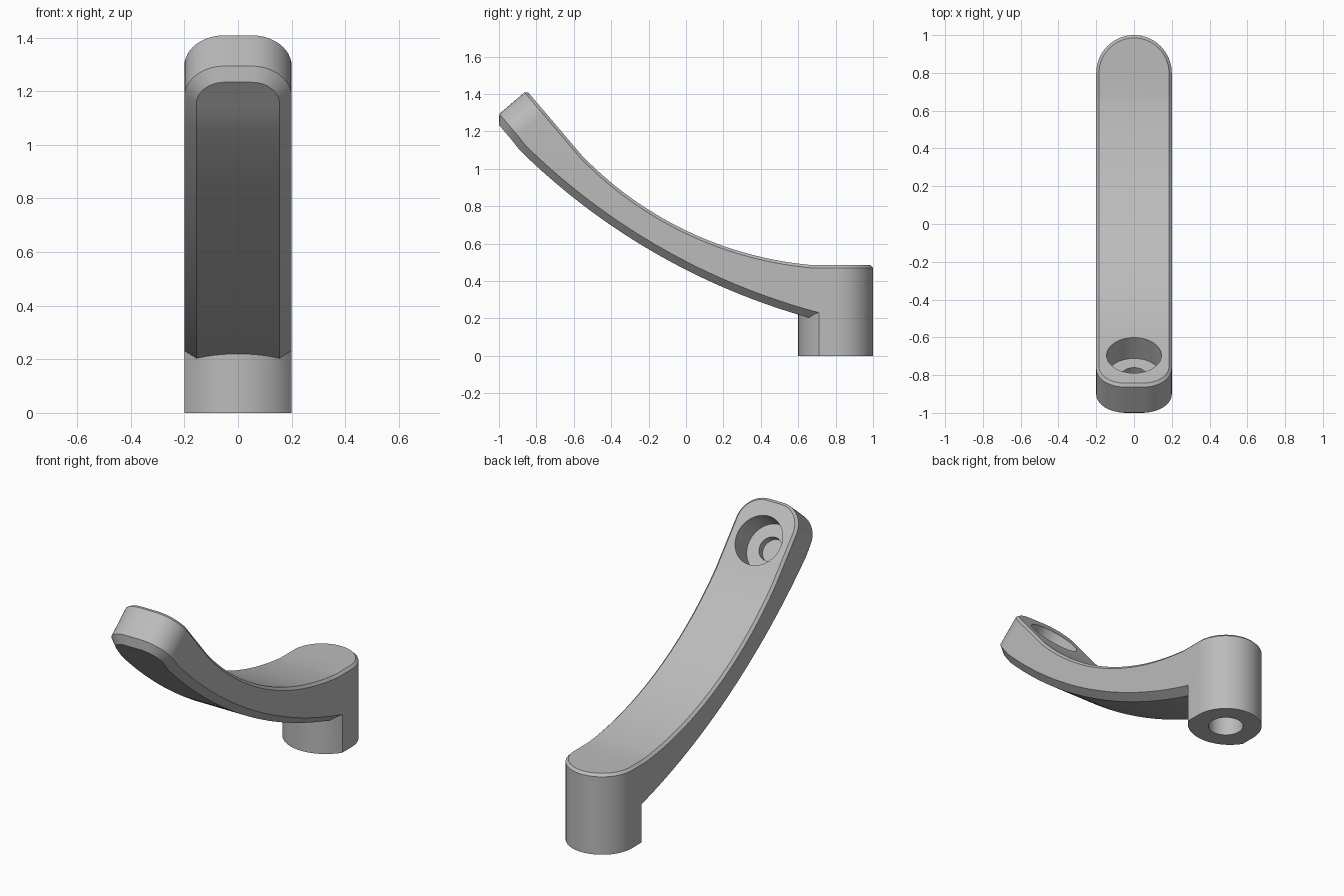
import bpy, bmesh, math
from mathutils import Vector, Matrix

if "Cube" in bpy.data.objects:
    bpy.data.objects.remove(bpy.data.objects["Cube"])

grey = bpy.data.materials.new("plain_grey")
grey.diffuse_color = (0.5, 0.5, 0.5, 1)
grey.use_nodes = True
grey.node_tree.nodes["Principled BSDF"].inputs["Base Color"].default_value = grey.diffuse_color

# Side-plane frame of the tilted tip: tangent T, normal N, top corner E (y, z)
ANG = math.radians(49.6)
T = Vector((math.cos(ANG), -math.sin(ANG)))
N = Vector((math.sin(ANG), math.cos(ANG)))
E = Vector((-0.852, 1.418))
HALF, CORNER, TOP = 0.2, 0.15, 0.485
TIP_SEG, ARC_SEG = 12, 28


def finish(name, bm):
    bmesh.ops.recalc_face_normals(bm, faces=bm.faces)
    mesh = bpy.data.meshes.new(name)
    bm.to_mesh(mesh)
    bm.free()
    ob = bpy.data.objects.new(name, mesh)
    bpy.context.collection.objects.link(ob)
    mesh.materials.append(grey)
    return ob


def arc(p, q, sag, offset):
    """Points on a concave-up arc from p to q, moved along its radius."""
    p, q = Vector(p), Vector(q)
    d = q - p
    h = d.length / 2
    r = (h * h + sag * sag) / (2 * sag)
    up = Vector((-d.y, d.x)).normalized()
    c = (p + q) / 2 + up * (r - sag)
    a0 = math.atan2(p.y - c.y, p.x - c.x)
    a1 = math.atan2(q.y - c.y, q.x - c.x)
    return [c + (r + offset) * Vector((math.cos(a), math.sin(a)))
            for a in (a0 + (a1 - a0) * i / ARC_SEG for i in range(ARC_SEG + 1))]


def rail(inset, depth, curve, end):
    """Right-hand edge line of one level: rounded tip, curved span, root."""
    pts = []
    rad = CORNER - inset
    for i in range(TIP_SEG + 1):
        a = math.pi / 2 * (1 - i / TIP_SEG)
        p = E + T * (CORNER - rad * math.sin(a)) - N * depth
        pts.append((HALF - CORNER + rad * math.cos(a), p.x, p.y))
    pts += [(HALF - inset, p.x, p.y) for p in curve]
    pts.append((HALF - inset, 0.8, end))
    return pts


# Curved arm: four stacked outlines with chamfers above and below
top_p, top_q, low_p, low_q = (-0.556, 1.07), (0.67, TOP), (-0.89, 1.1), (0.67, 0.2)
levels = [
    rail(0.015, 0.0, arc(top_p, top_q, 0.122, 0.0), TOP),
    rail(0.0, 0.015, arc(top_p, top_q, 0.122, 0.015), TOP - 0.015),
    rail(0.0, 0.192, arc(low_p, low_q, 0.115, -0.04), 0.21),
    rail(0.045, 0.232, arc(low_p, low_q, 0.115, 0.0), 0.168),
]
bm = bmesh.new()
right = [[bm.verts.new(p) for p in lv] for lv in levels]
left = [[bm.verts.new((-p[0], p[1], p[2])) for p in lv] for lv in levels]
count = len(levels[0])
for i in range(count - 1):
    for k in (0, 3):
        bm.faces.new((right[k][i], right[k][i + 1], left[k][i + 1], left[k][i]))
    for side in (right, left):
        for k in range(3):
            bm.faces.new((side[k][i], side[k][i + 1], side[k + 1][i + 1], side[k + 1][i]))
for i in (0, count - 1):
    for k in range(3):
        bm.faces.new((right[k][i], right[k + 1][i], left[k + 1][i], left[k][i]))
arm = finish("arm", bm)

# Mounting boss: half-round back, flat sides, shallower round front
outline = [(0.2 * math.cos(math.pi * i / 32), 0.8 + 0.2 * math.sin(math.pi * i / 32))
           for i in range(33)]
FR, FC = 0.237, 0.837
fa = math.asin(0.2 / FR)
outline += [(FR * math.sin(a), FC - FR * math.cos(a))
            for a in (-fa + 2 * fa * i / 20 for i in range(21))]
bm = bmesh.new()
rings = []
for z, s in ((0, 1), (TOP - 0.015, 1), (TOP, 0.925)):
    rings.append([bm.verts.new((x * s, 0.8 + (y - 0.8) * (s if y > 0.8 else 1), z))
                  for x, y in outline])
n = len(outline)
for a, b in zip(rings, rings[1:]):
    for i in range(n):
        bm.faces.new((a[i], a[(i + 1) % n], b[(i + 1) % n], b[i]))
bm.faces.new(rings[0])
bm.faces.new(rings[-1])
boss = finish("boss", bm)


def cylinder(name, radius, bottom, top, matrix):
    """Cutter running from bottom to top along the local z axis."""
    b = bmesh.new()
    bmesh.ops.create_cone(b, cap_ends=True, segments=48, radius1=radius, radius2=radius,
                          depth=top - bottom,
                          matrix=matrix @ Matrix.Translation((0, 0, (top + bottom) / 2)))
    ob = finish(name, b)
    ob.hide_render = True
    return ob


def combine(tool, operation):
    mod = arm.modifiers.new(tool.name, 'BOOLEAN')
    mod.object, mod.operation, mod.solver = tool, operation, 'EXACT'
    bpy.context.view_layer.objects.active = arm
    bpy.ops.object.modifier_apply(modifier=mod.name)
    bpy.data.objects.remove(tool, do_unlink=True)


# Stepped blind hole in the tip, plain blind hole under the boss
hc = E + T * 0.242
tip = Matrix.Translation((0, hc.x, hc.y)) @ Matrix.Rotation(ANG - 2 * ANG, 4, 'X')
combine(boss, 'UNION')
combine(cylinder("counterbore", 0.145, -0.145, 0.2, tip), 'DIFFERENCE')
combine(cylinder("tip_hole", 0.07, -0.19, 0.1, tip), 'DIFFERENCE')
combine(cylinder("boss_hole", 0.097, -0.1, 0.27, Matrix.Translation((0, 0.8, 0))), 'DIFFERENCE')

arm.name = "curved_handle"
bpy.ops.object.select_all(action='DESELECT')
arm.select_set(True)
bpy.context.view_layer.objects.active = arm
bpy.ops.object.shade_smooth_by_angle(angle=math.radians(25))
